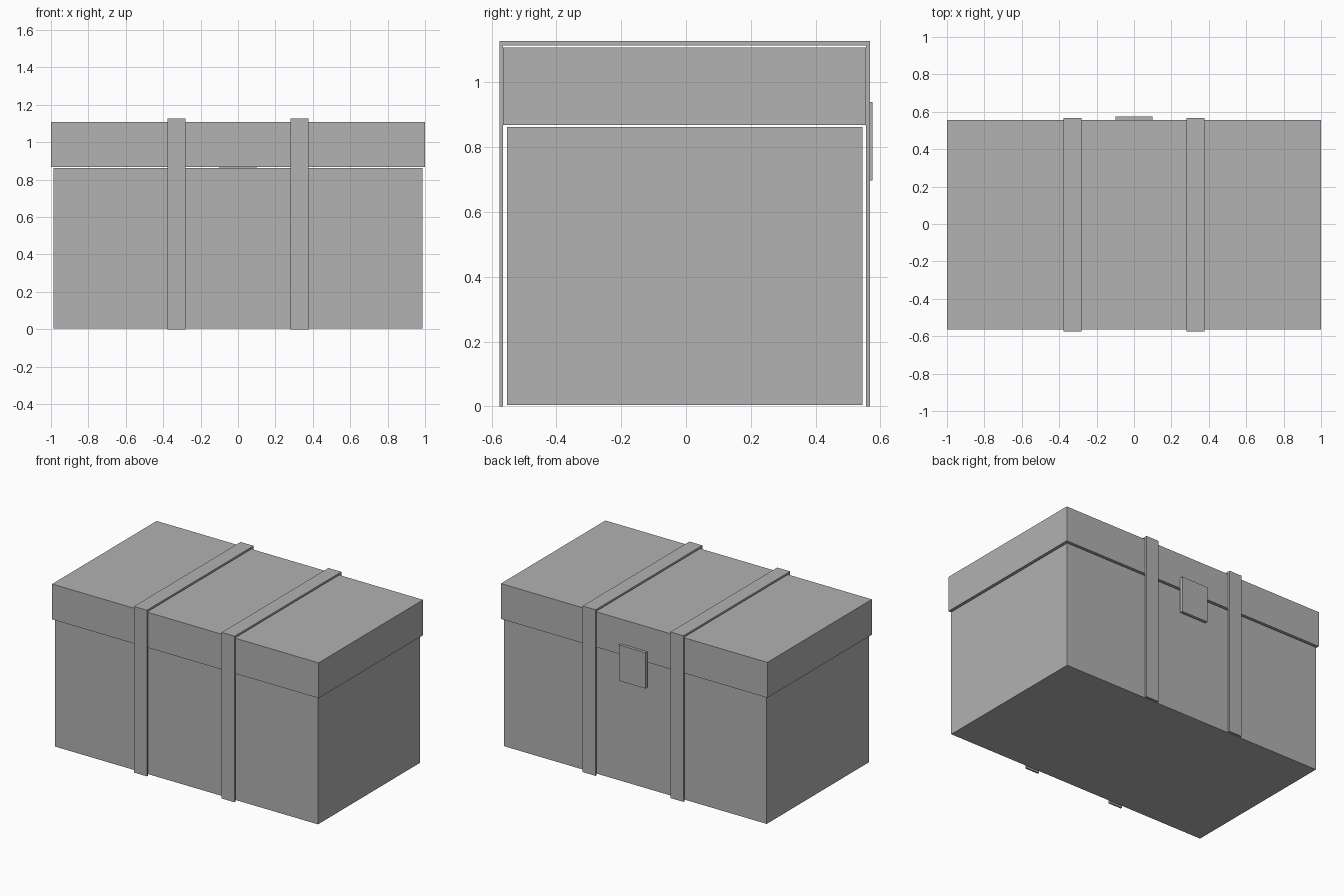
import bpy
import bmesh

cube = bpy.data.objects.get("Cube")
if cube:
    bpy.data.objects.remove(cube, do_unlink=True)

grey = bpy.data.materials.new("plain grey")
grey.use_nodes = True
colour = (0.445, 0.445, 0.445, 1)
grey.diffuse_color = colour
grey.node_tree.nodes["Principled BSDF"].inputs["Base Color"].default_value = colour


def box(name, x, y, z):
    """Flat-faced box from (low, high) ranges on each axis."""
    bm = bmesh.new()
    bmesh.ops.create_cube(bm, size=1)
    for v in bm.verts:
        v.co = [r[0] if c < 0 else r[1] for c, r in zip(v.co, (x, y, z))]
    mesh = bpy.data.meshes.new(name)
    bm.to_mesh(mesh)
    bm.free()
    mesh.materials.append(grey)
    obj = bpy.data.objects.new(name, mesh)
    bpy.context.collection.objects.link(obj)
    return obj


MID = -0.004          # the latch pushes the trunk slightly forward
LID, STRAP = 0.56, 0.572   # half depths
LID_TOP, STRAP_BASE, STRAP_TOP = 1.108, 1.114, 1.127

# Trunk body and overhanging lid, with a thin gap between them
box("trunk_body", (-0.987, 0.987), (MID - 0.548, MID + 0.548), (0.004, 0.862))
box("trunk_lid", (-1, 1), (MID - LID, MID + LID), (0.868, LID_TOP))

# Two straps, each with a front, back and top band
for side, sign in (("left", 1), ("right", -1)):
    x = sorted((sign * 0.281, sign * 0.378))
    box(side + "_strap_front", x, (MID - STRAP, MID - LID), (0, STRAP_BASE))
    box(side + "_strap_back", x, (MID + LID, MID + STRAP), (0, STRAP_BASE))
    box(side + "_strap_top", x, (MID - STRAP, MID + STRAP), (STRAP_BASE, STRAP_TOP))

# Latch plate across the gap at the back
box("latch_plate", (-0.1, 0.1), (MID + LID, 0.576), (0.697, 0.94))
